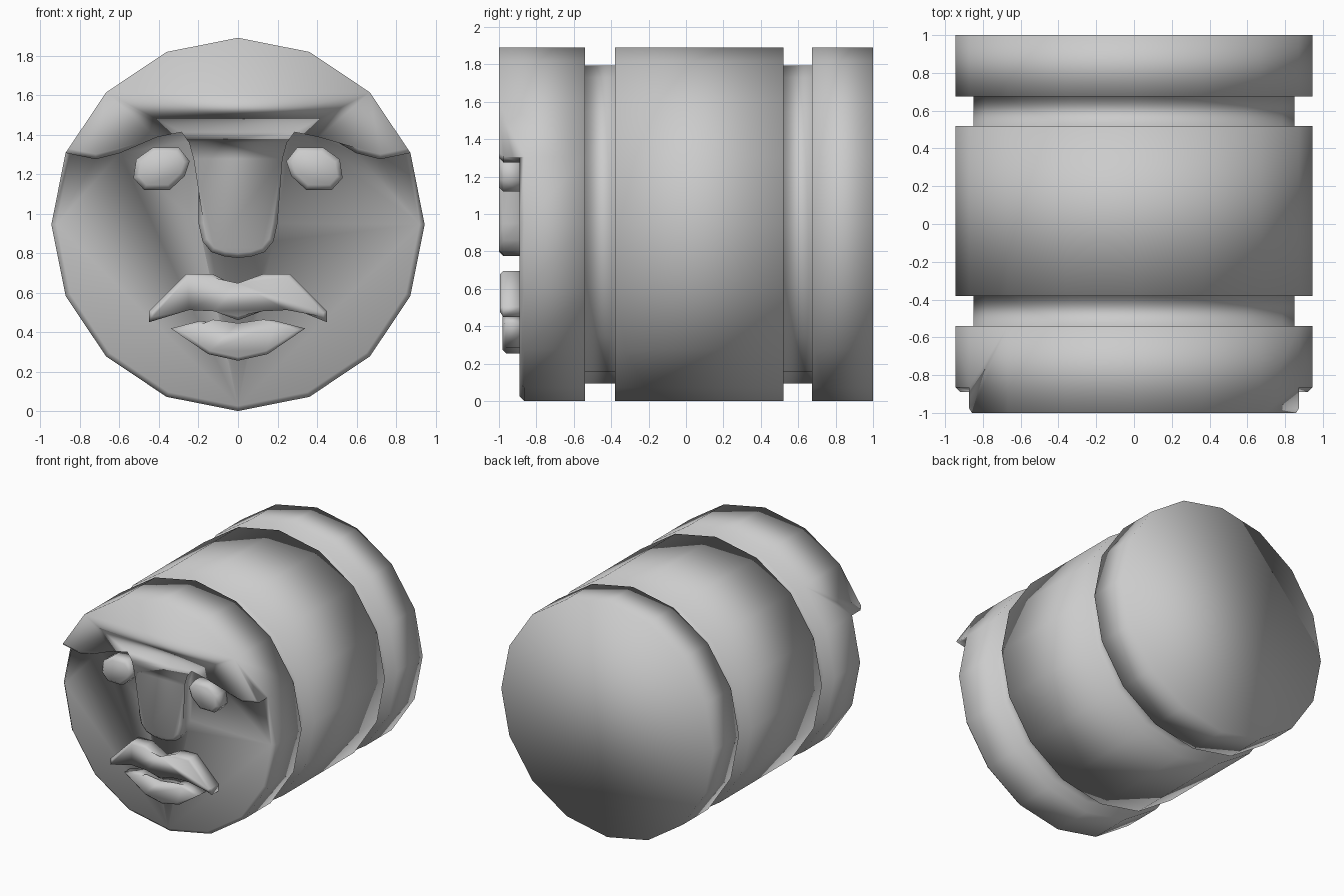
import bpy, bmesh, math

cube = bpy.data.objects.get("Cube")
if cube:
    bpy.data.objects.remove(cube)

SIDES = 16
R, GROOVE = 0.945, 0.85
FACE, FRONT = -0.89, -1.0

stone = bpy.data.materials.new("plain grey")
stone.use_nodes = True
grey = (0.6, 0.6, 0.6, 1)
stone.diffuse_color = grey
stone.node_tree.nodes["Principled BSDF"].inputs["Base Color"].default_value = grey


def finish(bm, name):
    bmesh.ops.recalc_face_normals(bm, faces=bm.faces)
    for f in bm.faces:
        f.smooth = True
    mesh = bpy.data.meshes.new(name)
    bm.to_mesh(mesh)
    bm.free()
    mesh.materials.append(stone)
    obj = bpy.data.objects.new(name, mesh)
    bpy.context.collection.objects.link(obj)


def chamfer(bm, edges, size):
    bmesh.ops.bevel(bm, geom=edges, offset=size, segments=1,
                    affect='EDGES', clamp_overlap=True)


def rim_point(i, y, r=R):
    a = math.tau * i / SIDES
    return (r * math.sin(a), y, R + r * math.cos(a))


def mirrored(half):
    """Complete a left half outline that ends on the centre line."""
    return half + [(-x, z) for x, z in reversed(half[:-1])]


def raised_plate(name, outline, front, size):
    bm = bmesh.new()
    back = [bm.verts.new((x, FACE + 0.01, z)) for x, z in outline]
    fore = [bm.verts.new((x, front, z)) for x, z in outline]
    n = len(outline)
    for i in range(n):
        j = (i + 1) % n
        bm.faces.new((back[i], back[j], fore[j], fore[i]))
    cap = bm.faces.new(fore)
    bm.faces.new(back[::-1])
    chamfer(bm, list(cap.edges), size)
    finish(bm, name)


# Grooved barrel, back to front
bm = bmesh.new()
profile = [(1, R), (0.675, R), (0.675, GROOVE), (0.52, GROOVE), (0.52, R),
           (-0.38, R), (-0.38, GROOVE), (-0.54, GROOVE), (-0.54, R)]
rings = [[bm.verts.new(rim_point(i, y, r)) for i in range(SIDES)] for y, r in profile]
bm.faces.new(rings[0])
for a, b in zip(rings, rings[1:]):
    for i in range(SIDES):
        j = (i + 1) % SIDES
        bm.faces.new((a[i], a[j], b[j], b[i]))

# Front drum: low face rim below, forehead rim above
last = rings[-1]
low = {i: bm.verts.new(rim_point(i, FACE)) for i in range(3, 14)}
high = {i: bm.verts.new(rim_point(i, FRONT)) for i in range(13, 20)}
for i in range(3, 13):
    bm.faces.new((last[i], last[i + 1], low[i + 1], low[i]))
for i in range(13, 19):
    side = [last[i % SIDES], last[(i + 1) % SIDES], high[i + 1], high[i]]
    if i == 13:
        side.append(low[13])
    if i == 18:
        side.insert(2, low[3])
    bm.faces.new(side)

# Brow and nose outline, left half then mirrored
brow = mirrored([(0.72, 1.275), (0.6, 1.305), (0.42, 1.41), (0.275, 1.44),
                 (0.225, 1.37), (0.2, 1.28), (0.2, 0.95), (0.18, 0.86),
                 (0.135, 0.805), (0.07, 0.783), (0, 0.775)])
base = [low[3]] + [bm.verts.new((x, FACE, z)) for x, z in brow] + [low[13]]
fore = [high[19]] + [bm.verts.new((x, FRONT, z)) for x, z in brow] + [high[13]]
for i in range(len(base) - 1):
    bm.faces.new((base[i], base[i + 1], fore[i + 1], fore[i]))
bm.faces.new([low[i] for i in range(3, 14)] + base[-2:0:-1])
bm.faces.new([high[i] for i in range(13, 20)] + fore[1:-1])

edges = [bm.edges.get((a, b)) for a, b in zip(fore, fore[1:])]
edges += [bm.edges.get((low[i], low[i + 1])) for i in range(3, 13)]
chamfer(bm, edges, 0.025)
finish(bm, "barrel_with_brow_and_nose")

# Eyes
eye = [(0.43, 1.335), (0.3, 1.335), (0.245, 1.265), (0.27, 1.19),
       (0.345, 1.12), (0.475, 1.12), (0.53, 1.18), (0.515, 1.275)]
for name, direction in (("left_eye", 1), ("right_eye", -1)):
    raised_plate(name, [(direction * x, z) for x, z in eye], FRONT, 0.025)

# Lips: closed outlines, so the repeated first point is dropped
upper = mirrored([(0, 0.627), (0.13, 0.695), (0.26, 0.695), (0.45, 0.505),
                  (0.45, 0.45), (0.25, 0.53), (0.12, 0.505), (0, 0.46)])[:-1]
raised_plate("upper_lip", upper, -0.995, 0.018)
lower = mirrored([(0, 0.445), (0.13, 0.445), (0.19, 0.457), (0.34, 0.418),
                  (0.15, 0.288), (0, 0.255)])[:-1]
raised_plate("lower_lip", lower, -0.98, 0.018)
